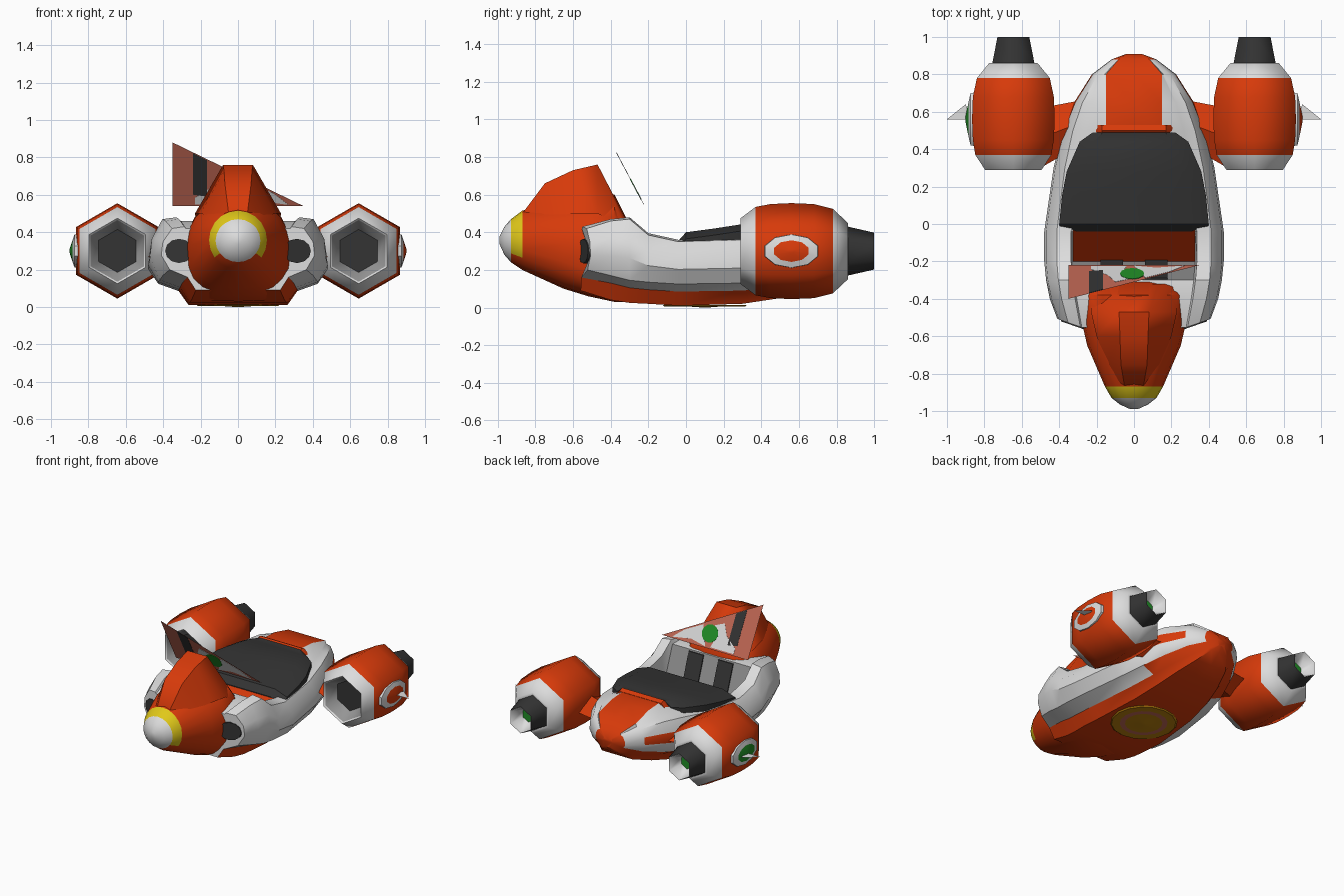
import bpy, bmesh
from math import sin, cos, pi, radians, copysign
from mathutils import Vector

if "Cube" in bpy.data.objects:
    bpy.data.objects.remove(bpy.data.objects["Cube"])

COLOURS = {
    "orange": (.68, .042, .003), "white": (.72, .72, .72), "dark": (.034, .034, .034),
    "grey": (.3, .3, .3), "yellow": (.75, .58, .01), "green": (.015, .27, .02),
    "salmon": (.54, .14, .09), "ochre": (.5, .22, .004),
}
NAMES = list(COLOURS)
MATS = []
for name, rgb in COLOURS.items():
    m = bpy.data.materials.new(name)
    m.use_nodes = True
    m.diffuse_color = (*rgb, 1)
    m.node_tree.nodes["Principled BSDF"].inputs["Base Color"].default_value = (*rgb, 1)
    MATS.append(m)


def loft(name, rings, paint, angle=32):
    """Skin closed rings of points; paint is a colour or a rule(ring, side), caps use side -1."""
    rule = paint if callable(paint) else lambda i, j: paint
    bm = bmesh.new()
    vs = [[bm.verts.new(p) for p in ring] for ring in rings]
    n, last = len(rings[0]), len(rings) - 1

    def face(corners, i, j):
        bm.faces.new(corners).material_index = NAMES.index(rule(i, j))

    for i in range(last):
        for j in range(n):
            k = (j + 1) % n
            face((vs[i][j], vs[i][k], vs[i + 1][k], vs[i + 1][j]), i, j)
    face(vs[0], 0, -1)
    if last:
        face(vs[last], last, -1)
    bmesh.ops.recalc_face_normals(bm, faces=bm.faces)
    mesh = bpy.data.meshes.new(name)
    bm.to_mesh(mesh)
    bm.free()
    for m in MATS:
        mesh.materials.append(m)
    ob = bpy.data.objects.new(name, mesh)
    bpy.context.collection.objects.link(ob)
    bpy.ops.object.select_all(action="DESELECT")
    ob.select_set(True)
    bpy.context.view_layer.objects.active = ob
    bpy.ops.object.shade_smooth_by_angle(angle=radians(angle))


def circle(n, start=pi / 2):
    return [(cos(start + 2 * pi * k / n), sin(start + 2 * pi * k / n)) for k in range(n)]


def front_slant(x):
    """How far the front of a side pod sweeps back at a given width."""
    return .35 * max(0, abs(x) - .26)


# Main hull: half section mirrored, with a sunken cockpit
def hull_ring(y, w, bottom, low, top, floor):
    q = .68 if y < .4 else min(.69, .15 / w)
    half = [(0, bottom), (.55 * w, bottom), (.66 * w, low - .02), (.89 * w, low + .02),
            (w, low + .4 * (top - low)), (.98 * w, low + .7 * (top - low)), (.86 * w, top),
            (.7 * w, top + .01), (q * w, floor), (0, floor)]
    return [(x, y + (front_slant(x) if y < -.5 else 0), z)
            for x, z in half + [(-x, z) for x, z in half[8:0:-1]]]


HULL = [(-.56, .41, .09, .18, .42, .42), (-.40, .45, .04, .15, .46, .46),
        (-.30, .47, .025, .125, .47, .45), (-.20, .48, .02, .115, .385, .16),
        (-.04, .48, .01, .105, .35, .35), (.30, .43, .02, .11, .36, .40),
        (.50, .38, .05, .13, .39, .46), (.65, .32, .09, .16, .40, .45),
        (.80, .225, .14, .2, .38, .41), (.88, .12, .2, .23, .33, .35),
        (.91, .04, .24, .26, .30, .30)]


def hull_paint(i, j):
    if j < 0:
        return "white" if i == 0 else "orange"
    k = j if j < 9 else 17 - j
    if k < 2 or (k == 2 and i > 5) or (k == 4 and i in (6, 7)) or i > 8:
        return "orange"
    if k == 8 and i > 1:
        return "grey" if i == 2 else "orange"
    return "white"


loft("hull", [hull_ring(*r) for r in HULL], hull_paint)


# Nose: rounded sections, squarer underneath
def nose_ring(y, w, bottom, top, square):
    mid, ring = bottom + .5 * (top - bottom), []
    for c, s in circle(20):
        e = square if s < 0 else 1
        x = copysign(abs(c) ** e, c) * w
        ring.append((x, y, mid + copysign(abs(s) ** e, s) * (top - bottom) / 2))
    return ring


NOSE = [(-.99, .02, .335, .38, 1), (-.965, .075, .28, .43, 1), (-.93, .12, .24, .47, 1),
        (-.87, .155, .2, .515, 1), (-.65, .25, .1, .57, .8), (-.52, .28, .06, .59, .65),
        (-.38, .285, .03, .6, .5), (-.31, .27, .03, .46, .5)]


def nose_paint(i, j):
    if i < 2:
        return "white"
    return "yellow" if i == 2 and not 7 <= j <= 12 else "orange"


loft("nose", [nose_ring(*r) for r in NOSE], nose_paint, 50)

# Raised cowl on the nose
COWL = [(-.87, .05, .5, .08, .46), (-.75, .07, .66, .14, .48), (-.6, .075, .73, .2, .5),
        (-.47, .08, .76, .23, .5), (-.32, .13, .47, .22, .42)]
loft("nose_cowl", [[(-b, y, zb), (-t, y, zt), (t, y, zt), (b, y, zb)]
                   for y, t, zt, b, zb in COWL], "orange", 50)

# Dark cover behind the cockpit
COVER = [(-.04, .39, .355), (0, .40, .40), (.15, .385, .42), (.28, .36, .44),
         (.44, .29, .46), (.49, .22, .465)]
loft("cockpit_cover", [[(-w, y, .3), (-w, y, z - .035), (-.75 * w, y, z), (.75 * w, y, z),
                        (w, y, z - .035), (w, y, .3)] for y, w, z in COVER], "dark")

# Ridge closing the cover at the rear
loft("cover_ridge", [[(-.23, y, .4), (-.17, y, z), (.17, y, z), (.23, y, .4)]
                     for y, z in ((.485, .46), (.5, .474), (.53, .46))], "orange")

# Dark strips on the front cockpit wall
for side, x in (("left", .12), ("right", -.12)):
    loft("cockpit_strip_" + side, [[(x - .06, y, z), (x + .06, y, z), (x + .06, y + .008, z),
                                    (x - .06, y + .008, z)]
                                   for y, z in ((-.296, .44), (-.2, .17))], "dark")


# Tilted windscreen pane with painted marks
def pane(x, t, off=0):
    return Vector((x, -.22 - .18 * t, .54 + .34 * t)) + off * Vector((0, .884, .468))


def mark(name, pts, colour, d=.0015):
    loft(name, [[pane(x, t, o) for x, t in pts] for o in (-d, d)], colour)


loft("windscreen_pane", [[pane(-.35, 0), pane(.35, 0), pane(-.35, 1)]], "salmon")
mark("pane_stripe", [(-.24, .18), (-.165, .15), (-.165, .72), (-.24, .83)], "dark")
mark("pane_patch_left", [(-.23, .03), (-.04, .03), (-.06, .2), (-.03, .42), (-.1, .5),
                         (-.14, .3), (-.23, .13)], "white")
mark("pane_patch_right", [(.0, .02), (.12, .08), (.27, .02), (.19, .2), (.06, .38)], "white")
mark("pane_dot", [(.065 * c - .01, .26 + .16 * s) for c, s in circle(12)], "green", .003)

# Round hatch under the belly
HATCH = [(.225, .014), (.215, .006), (.16, .006), (.125, .005), (.05, .004), (.02, 0)]
loft("belly_hatch", [[(r * c, .1 + r * s, z) for c, s in circle(16)] for r, z in HATCH],
     lambda i, j: "salmon" if i == 2 else "ochre")

# Engine profile as distance along y and radius, with the colour of each stretch
ENGINE = [(.38, .115), (.30, .165), (.29, .175), (.37, .235), (.45, .25), (.56, .255),
          (.68, .25), (.78, .225), (.86, .15), (.86, .13), (1.0, .098), (.999, .093), (.91, .05)]
ENGINE_PAINT = ["grey", "white", "white", "orange", "orange", "orange", "orange", "white",
                "white", "dark", "white", "white"]


def engine_paint(i, j):
    if j < 0:
        return "green" if i else "dark"
    return ENGINE_PAINT[i]


for side, s in (("left", 1), ("right", -1)):
    # Hexagonal engine pod
    loft("engine_" + side, [[(s * .645 + r * c, y, .30 + r * v) for c, v in circle(6)]
                            for y, r in ENGINE], engine_paint, 61)

    # Domed badge on the outer face
    centre = "orange" if s > 0 else "green"
    loft("engine_badge_" + side,
         [[(s * x, .56 + .15 * r * c, .30 + .09 * r * v) for c, v in circle(10)]
          for x, r in ((.855, 1), (.874, .98), (.885, .64), (.9, .12))],
         lambda i, j: centre if i == 2 or (i and j < 0) else "white")

    # Small flat fin
    loft("fin_" + side, [[(s * .87, .56, .3), (s * 1.0, .56, .3), (s * .9, .64, .3)]], "white")

    # Strut between hull and engine
    loft("strut_" + side,
         [[(s * x, a, .27), (s * x, (a + b) / 2, .27 + h), (s * x, b, .27),
           (s * x, (a + b) / 2, .27 - h)]
          for x, a, b, h in ((.29, .42, .66, .07), (.5, .3, .62, .07))], "orange")

    # Air intake on the slanted front of the side pod
    loft("intake_" + side,
         [[(s * x, y + front_slant(x), .30 + .065 * v)
           for x, v in ((.315 + .075 * c, v) for c, v in circle(12))]
          for y in (-.566, -.54)], "dark")
